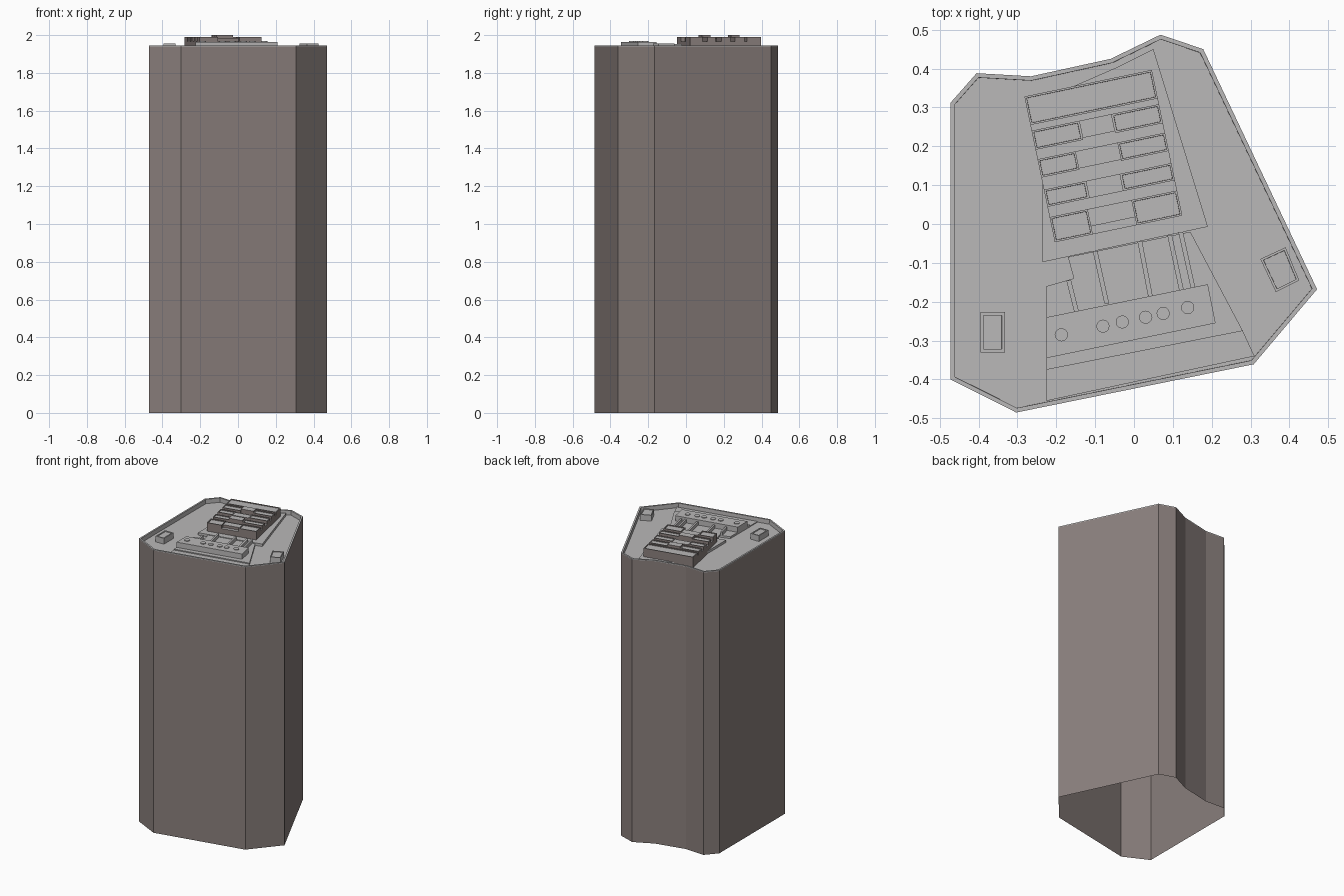
import bpy, bmesh
from math import cos, sin, radians
from mathutils import Vector

cube = bpy.data.objects.get("Cube")
if cube:
    bpy.data.objects.remove(cube)


def material(name, rgb):
    m = bpy.data.materials.new(name)
    m.use_nodes = True
    m.diffuse_color = (*rgb, 1)
    m.node_tree.nodes["Principled BSDF"].inputs["Base Color"].default_value = (*rgb, 1)
    return m


WALL = material("warm brown wall", (0.25, 0.21, 0.20))
ROOF = material("roof grey", (0.49, 0.48, 0.48))
RIM_Z, ROOF_Z = 1.945, 1.915


def prism(name, outline, z0, z1, side=ROOF, rim=0, sink=0):
    """Upright prism with an open base; rim and sink recess its top."""
    bm = bmesh.new()
    low = [bm.verts.new((x, y, z0)) for x, y in outline]
    high = [bm.verts.new((x, y, z1)) for x, y in outline]
    n = len(outline)
    for i in range(n):
        j = (i + 1) % n
        bm.faces.new((low[i], low[j], high[j], high[i]))
    top = bm.faces.new(high)
    bm.normal_update()
    if rim:
        bmesh.ops.inset_individual(bm, faces=[top], thickness=rim, use_even_offset=True)
        bmesh.ops.inset_individual(bm, faces=[top], thickness=0.0004, depth=-sink,
                                   use_even_offset=True)
    bm.normal_update()
    for f in bm.faces:
        f.material_index = int(f.normal.z > 0.5)
    mesh = bpy.data.meshes.new(name)
    bm.to_mesh(mesh)
    bm.free()
    mesh.materials.append(side)
    mesh.materials.append(ROOF)
    ob = bpy.data.objects.new(name, mesh)
    bpy.context.collection.objects.link(ob)
    return ob


# Tower shell, coping band and sunken roof
outline = [(-0.472, -0.40), (-0.303, -0.485), (0.308, -0.361), (0.471, -0.168),
           (0.178, 0.45), (0.068, 0.487), (-0.06, 0.425), (-0.265, 0.38),
           (-0.405, 0.388), (-0.472, 0.312)]
tower = prism("tower_walls", outline, 0, 1.939, WALL)
bm = bmesh.new()
bm.from_mesh(tower.data)
bmesh.ops.delete(bm, geom=[f for f in bm.faces if f.normal.z > 0.5], context="FACES_ONLY")
bm.to_mesh(tower.data)
bm.free()
prism("roof_and_parapet", outline, 1.939, RIM_Z, ROOF, 0.011, RIM_Z - ROOF_Z)

# Low plinths under the plant
prism("rear_plinth", [(-0.235, -0.098), (0.19, -0.007), (0.05, 0.45), (-0.04, 0.405),
                      (-0.235, 0.32)], ROOF_Z, 1.932)
prism("front_plinth", [(-0.225, -0.375), (0.28, -0.275), (0.145, -0.02), (-0.17, -0.085),
                       (-0.155, -0.14), (-0.225, -0.16)], ROOF_Z, 1.928)
prism("front_step", [(-0.225, -0.455), (0.31, -0.34), (0.28, -0.275), (-0.225, -0.375)],
      ROOF_Z, 1.921)

# Large cooling block, laid out from its back right-hand corner
TURN = radians(11.8)
CORNER = Vector((-0.282, 0.328))
U = Vector((cos(TURN), sin(TURN)))
V = Vector((sin(TURN), -cos(TURN)))
WIDTH, DEPTH = 0.335, 0.383


def tile(name, u0, u1, v0, v1, z0, z1, rim=0):
    pts = [CORNER + U * u + V * v for u, v in ((u0, v1), (u1, v1), (u1, v0), (u0, v0))]
    prism(name, pts, z0, z1, WALL, rim, 0.005)


DECK = 1.967
tile("cooling_block", 0, WIDTH, 0, DEPTH, ROOF_Z, DECK)
tile("cooling_back_panel", 0, WIDTH, 0, 0.075, DECK, 1.99, 0.005)
# Each row: start, end, left cell end, right cell start, middle height
rows = [(0.09, 0.14, 0.125, 0.21, 2.0), (0.165, 0.213, 0.10, 0.21, 1.985),
        (0.245, 0.29, 0.11, 0.20, 2.0), (0.317, DEPTH, 0.10, 0.215, 1.985)]
for i, (v0, v1, left, right, mid) in enumerate(rows, 1):
    tile(f"cooling_cell_right_{i}", 0, left, v0, v1, DECK, 1.99, 0.005)
    tile(f"cooling_cell_left_{i}", right, WIDTH, v0, v1, DECK, 1.99, 0.005)
    tile(f"cooling_cell_middle_{i}", left, right, v0, min(v1, v0 + 0.045), DECK, mid)

# Front fan housing with round fan caps
prism("fan_housing", [(-0.225, -0.345), (0.21, -0.255), (0.19, -0.155), (-0.225, -0.24)],
      ROOF_Z, 1.964)
fans = [(-0.187, -0.285), (-0.08, -0.263), (-0.03, -0.252),
        (0.03, -0.24), (0.075, -0.23), (0.138, -0.215)]
for i, (x, y) in enumerate(fans, 1):
    ring = [(x + 0.017 * cos(radians(a)), y + 0.017 * sin(radians(a)))
            for a in range(0, 360, 30)]
    prism(f"fan_cap_{i}", ring, 1.962, 1.968)

# Ducts between the fan housing and the cooling block
ducts = [(-0.168, -0.145, -0.148, -0.225), (-0.10, -0.07, -0.07, -0.205),
         (0.015, -0.045, 0.042, -0.185), (0.092, -0.03, 0.122, -0.17),
         (0.12, -0.02, 0.152, -0.165)]
for i, (x0, y0, x1, y1) in enumerate(ducts, 1):
    w = 0.006
    prism(f"duct_{i}", [(x1 - w, y1), (x1 + w, y1), (x0 + w, y0), (x0 - w, y0)],
          ROOF_Z, 1.952)

# Two small roof hatches
prism("hatch_right", [(-0.395, -0.33), (-0.332, -0.33), (-0.332, -0.227), (-0.395, -0.227)],
      ROOF_Z, 1.955, ROOF, 0.008, 0.004)
prism("hatch_left", [(0.365, -0.175), (0.425, -0.145), (0.39, -0.06), (0.325, -0.09)],
      ROOF_Z, 1.955, ROOF, 0.006, 0.004)
